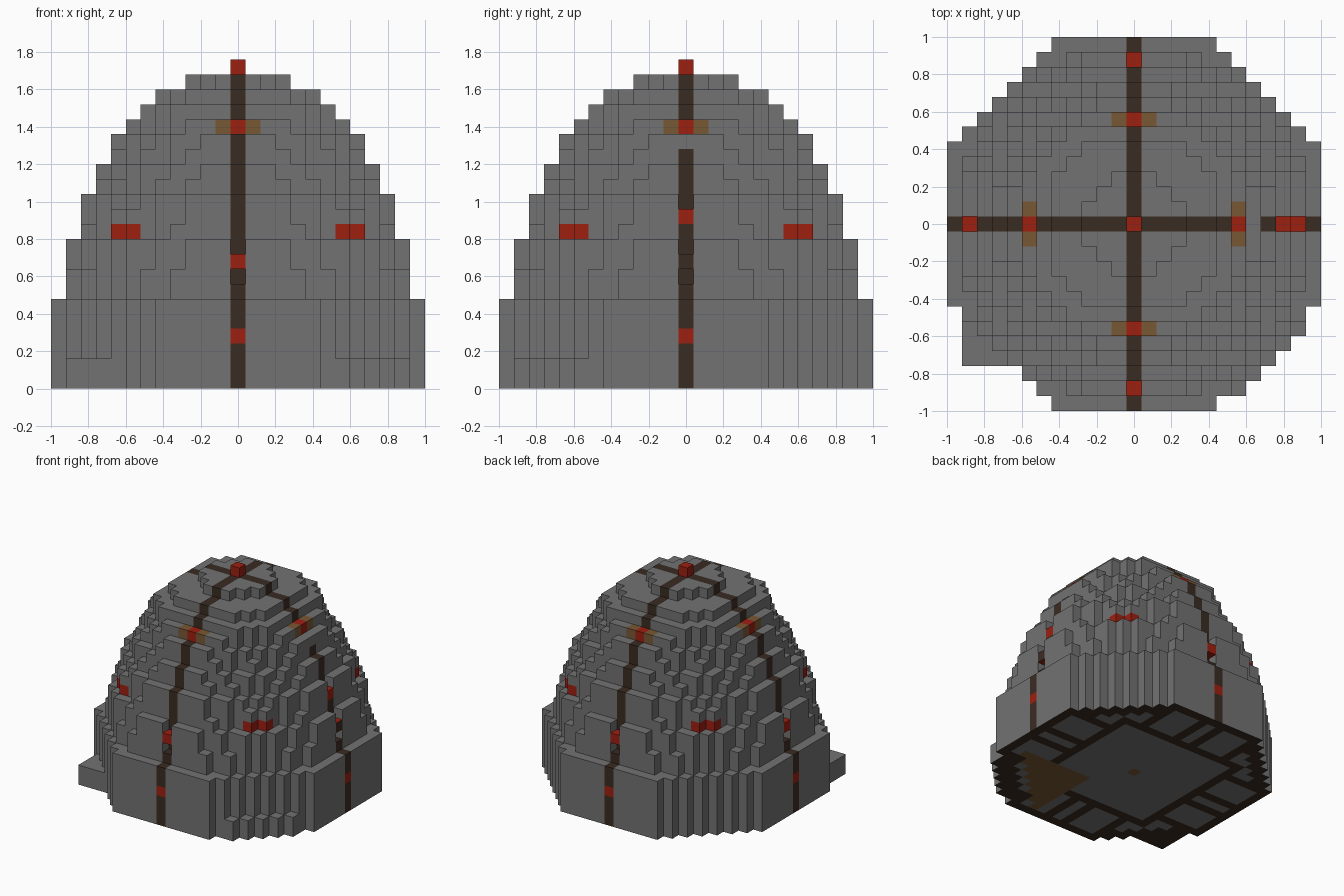
import bpy
import bmesh
from mathutils import Vector

cube = bpy.data.objects.get("Cube")
if cube:
    bpy.data.objects.remove(cube, do_unlink=True)

S = 0.08  # block size


def material(name, rgb):
    mat = bpy.data.materials.new(name)
    mat.use_nodes = True
    mat.diffuse_color = (*rgb, 1)
    node = next(n for n in mat.node_tree.nodes if n.type == 'BSDF_PRINCIPLED')
    node.inputs["Base Color"].default_value = (*rgb, 1)
    node.inputs["Roughness"].default_value = 0.9
    return mat


GREY, DARK, RED, AMBER = range(4)
mats = [
    material("stone_grey", (0.17, 0.17, 0.17)),
    material("dark_brown", (0.042, 0.025, 0.016)),
    material("lamp_red", (0.34, 0.014, 0.005)),
    material("amber_brown", (0.19, 0.098, 0.034)),
]

# Upper layers: half width in blocks and squared radius of each rounded slab
LAYERS = [(11, 137), (11, 137), (11, 132), (11, 130),
          (10, 116), (10, 114), (10, 109),
          (9, 90), (9, 85), (8, 73), (8, 68),
          (7, 58), (6, 52), (5, 34), (3, 10)]
BASE = 6


def filled(i, j, k):
    """Whether the dome has a block at this grid position."""
    a, b = abs(i), abs(j)
    if k < BASE:
        limit = 17
        if k < 2 and j < 0:
            if -11 <= i <= -9 and -9 <= j <= -6:   # foot block on one corner
                return True
            if i > 0 and a < 12 and b < 12:        # thicker corner
                limit = 18
        return max(a, b) <= 12 and a + b <= limit
    if k - BASE >= len(LAYERS):
        return i == j == 0 and k == BASE + len(LAYERS)
    half, radius2 = LAYERS[k - BASE]
    return max(a, b) <= half and a * a + b * b <= radius2


def part_of(i, j, k):
    """Part that a block belongs to."""
    a, b = abs(i), abs(j)
    near, far = min(a, b), max(a, b)
    if k == 21:
        return "lamps"
    if k == 10 and near == 7 and far == 8:
        return "lamps"
    if near == 0 and (far, k) in ((12, 3), (11, 8), (7, 17)):
        return "lamps"
    if (i, j, k) == (10, 0, 11):
        return "lamps"
    if near == 1 and far == 7 and k == 17:
        return "amber_panels"
    if near == 0 and k > 0 and not (i > 0 and k == 16):
        return "ribs"
    return "dome"


def floor_colour(i, j):
    """Inlaid pattern of the underside."""
    a, b = abs(i), abs(j)
    m, n = max(a, b), min(a, b)
    if i >= 3 and j <= -4 and i - j <= 14:
        return AMBER
    if i == j == 0:
        return AMBER
    if m <= 6:
        return GREY
    if m == 7 or m == 12 or a + b >= 16 or n in (1, 5):
        return DARK
    return GREY


# Fill the grid, then open the small pockets above and below the rib lamps
blocks = {}
for k in range(22):
    for i in range(-12, 13):
        for j in range(-12, 13):
            if filled(i, j, k):
                blocks[i, j, k] = part_of(i, j, k)
for k in (7, 9):
    for i, j in ((11, 0), (-11, 0), (0, 11), (0, -11)):
        blocks.pop((i, j, k), None)
blocks.pop((10, 0, 12), None)

DEFAULT = {"dome": GREY, "ribs": DARK, "lamps": RED, "amber_panels": AMBER}
DIRECTIONS = [Vector(d) for d in ((1, 0, 0), (-1, 0, 0), (0, 1, 0),
                                  (0, -1, 0), (0, 0, 1), (0, 0, -1))]


def face_colour(part, pos, d):
    if part == "dome" and pos[2] == 0 and d.z < 0:
        return floor_colour(pos[0], pos[1])
    if part == "dome" and pos[2] == 0 and abs(d.z) < 1 and pos[0] * pos[1] == 0:
        return DARK                       # foot of each rib
    if pos == (11, 0, 8) and d.x > 0:
        return DARK
    return DEFAULT[part]


def build(part):
    """One object from the exposed block sides of a part."""
    bm = bmesh.new()
    for pos, owner in blocks.items():
        if owner != part:
            continue
        centre = Vector(pos) * S + Vector((0, 0, S / 2))
        for d in DIRECTIONS:
            if tuple(int(p + q) for p, q in zip(pos, d)) in blocks:
                continue
            u = Vector((d.y, d.z, d.x))
            v = d.cross(u)
            corners = ((-1, -1), (1, -1), (1, 1), (-1, 1))
            face = bm.faces.new([bm.verts.new(centre + (d + u * p + v * q) * S / 2)
                                 for p, q in corners])
            face.material_index = face_colour(part, pos, d)
    bmesh.ops.remove_doubles(bm, verts=bm.verts[:], dist=0.001)
    mesh = bpy.data.meshes.new(part)
    bm.to_mesh(mesh)
    bm.free()
    for mat in mats:
        mesh.materials.append(mat)
    obj = bpy.data.objects.new(part, mesh)
    bpy.context.collection.objects.link(obj)


for part in DEFAULT:
    build(part)
